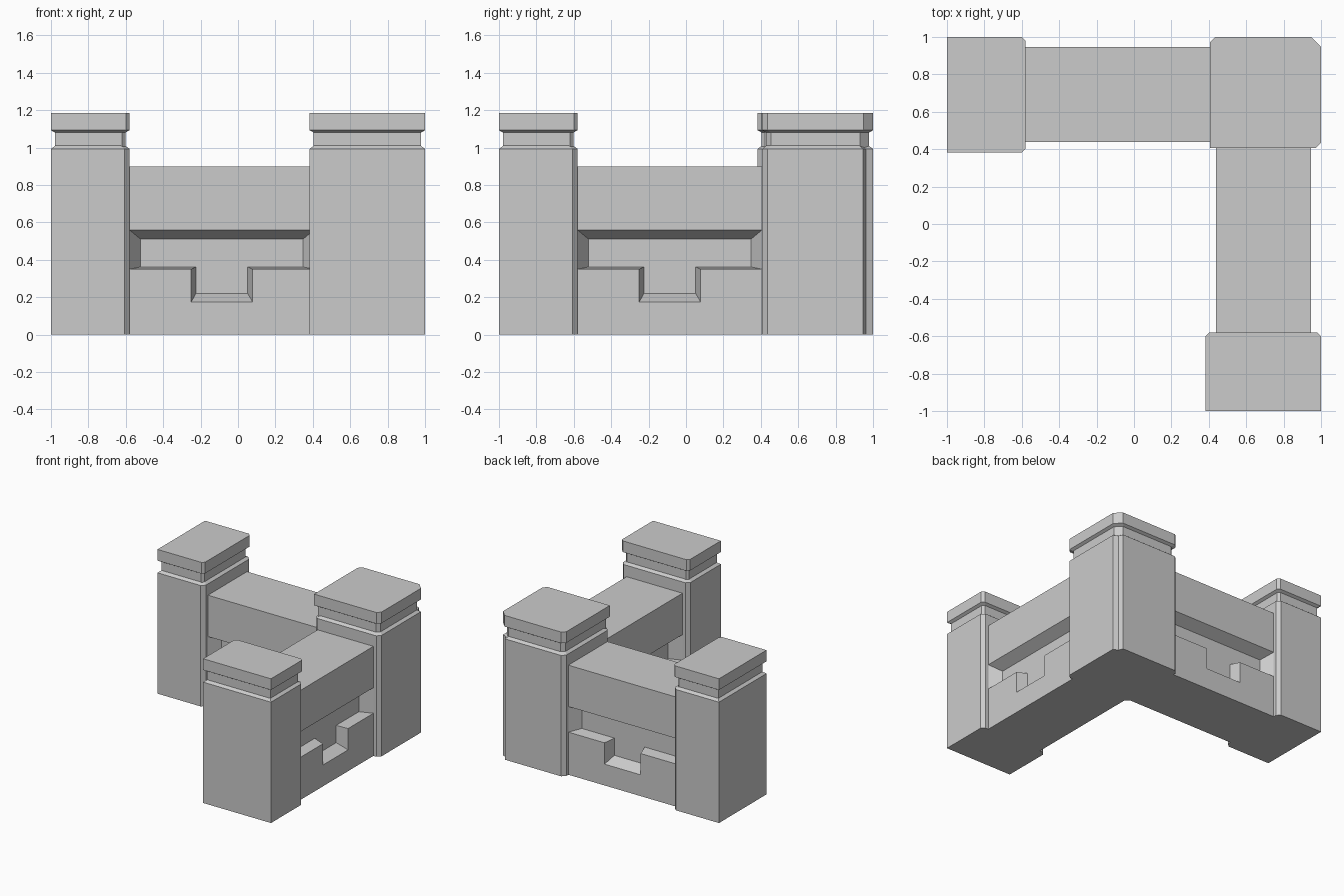
import bpy, bmesh

if "Cube" in bpy.data.objects:
    bpy.data.objects.remove(bpy.data.objects["Cube"])


def loft(name, rings, swap=False):
    """Solid through matching rings of 3D points; swap mirrors across the x = y diagonal."""
    bm = bmesh.new()
    rows = [[bm.verts.new((y, x, z) if swap else (x, y, z)) for x, y, z in r] for r in rings]
    for a, b in zip(rows, rows[1:]):
        for i in range(len(a)):
            j = (i + 1) % len(a)
            bm.faces.new((a[i], a[j], b[j], b[i]))
    bm.faces.new(rows[0][::-1])
    bm.faces.new(rows[-1])
    bmesh.ops.recalc_face_normals(bm, faces=bm.faces)
    me = bpy.data.meshes.new(name)
    bm.to_mesh(me)
    bm.free()
    ob = bpy.data.objects.new(name, me)
    bpy.context.collection.objects.link(ob)
    return ob


def ring(plan, inset, z):
    """Plan outline shrunk by inset on every side, at height z."""
    xs, ys = zip(*plan)
    cx, cy = (min(xs) + max(xs)) / 2, (min(ys) + max(ys)) / 2
    sx = 1 - 2 * inset / (max(xs) - min(xs))
    sy = 1 - 2 * inset / (max(ys) - min(ys))
    return [(cx + (x - cx) * sx, cy + (y - cy) * sy, z) for x, y in plan]


def pillar(name, shaft, cap, swap=False):
    parts = {
        "shaft": (shaft, [(0, 0), (0, 0.993), (0.022, 1.01)]),
        "neck": (cap, [(0.022, 0.99), (0.022, 1.09)]),
        "cap": (cap, [(0.022, 1.08), (0, 1.093), (0, 1.185)]),
    }
    for part, (plan, profile) in parts.items():
        loft(f"{name}_{part}", [ring(plan, d, z) for d, z in profile], swap)


# End pillars: chamfered only on the corners facing the wall
end_shaft = [(-1, 0.383), (-0.608, 0.383), (-0.58, 0.411), (-0.58, 0.972), (-0.608, 1), (-1, 1)]
end_cap = [(-1, 0.383), (-0.6, 0.383), (-0.58, 0.403), (-0.58, 0.98), (-0.6, 1), (-1, 1)]
pillar("left_pillar", end_shaft, end_cap)
pillar("front_pillar", end_shaft, end_cap, True)

# Corner pillar: grooved outer corner on the shaft, plain chamfer on the cap
pillar("corner_pillar",
       [(0.435, 0.407), (0.972, 0.407), (1, 0.435), (1, 0.945), (0.962, 0.962),
        (0.945, 1), (0.435, 1), (0.407, 0.972), (0.407, 0.435)],
       [(0.407, 0.407), (0.972, 0.407), (1, 0.435), (1, 0.948),
        (0.948, 1), (0.435, 1), (0.407, 0.972)])

# T-shaped recess: outer opening and smaller inner panel (along wall, z)
outer = [(-0.58, 0.56), (-0.58, 0.35), (-0.25, 0.35), (-0.25, 0.175),
         (0.078, 0.175), (0.078, 0.35), (0.407, 0.35), (0.407, 0.56)]
inner = [(-0.52, 0.51), (-0.52, 0.362), (-0.225, 0.362), (-0.225, 0.22),
         (0.052, 0.22), (0.052, 0.362), (0.347, 0.362), (0.347, 0.51)]
DEPTH = 0.09
FRONT, BACK = 0.438, 0.946


def wall(name, swap):
    body = [(-0.7, FRONT), (0.55, FRONT), (0.55, BACK), (-0.7, BACK)]
    ob = loft(name, [ring(body, 0, z) for z in (0, 0.9)], swap)
    for face, inward in ((FRONT, 1), (BACK, -1)):
        rings = [[(a + (c - a) * t, face + inward * DEPTH * t, b + (d - b) * t)
                  for (a, b), (c, d) in zip(outer, inner)] for t in (-0.1, 1)]
        cutter = loft("recess_cutter", rings, swap)
        cutter.hide_render = True
        mod = ob.modifiers.new("recess", "BOOLEAN")
        mod.operation = "DIFFERENCE"
        mod.solver = "EXACT"
        mod.object = cutter
        bpy.context.view_layer.objects.active = ob
        bpy.ops.object.modifier_apply(modifier=mod.name)
        bpy.data.objects.remove(cutter)


# Two walls, mirrored across the diagonal
wall("back_wall", False)
wall("right_wall", True)
